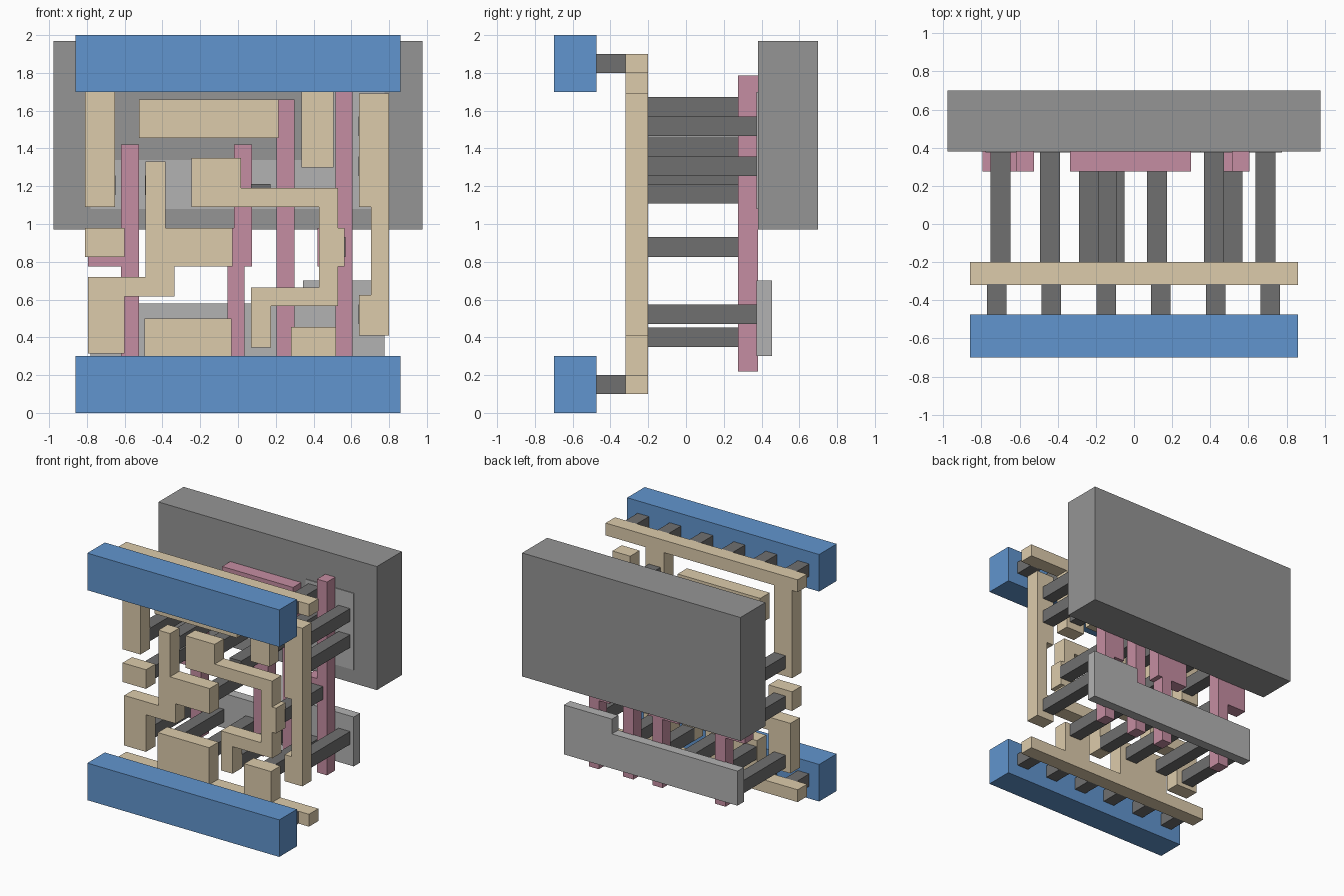
import bpy, bmesh


def material(name, rgb):
    m = bpy.data.materials.new(name)
    m.diffuse_color = (*rgb, 1)
    return m


BLUE = material("blue", (0.12, 0.30, 0.62))
TAN = material("tan", (0.72, 0.60, 0.41))
PINK = material("pink", (0.56, 0.27, 0.36))
DARK = material("dark_grey", (0.16, 0.16, 0.16))
MID = material("mid_grey", (0.30, 0.30, 0.30))
LIGHT = material("light_grey", (0.45, 0.45, 0.45))


def plate(name, points, y0, y1, mat):
    """Extrude an (x, z) outline from y0 to y1."""
    bm = bmesh.new()
    face = bm.faces.new([bm.verts.new((x, y0, z)) for x, z in points])
    ext = bmesh.ops.extrude_face_region(bm, geom=[face])
    moved = [v for v in ext["geom"] if isinstance(v, bmesh.types.BMVert)]
    bmesh.ops.translate(bm, verts=moved, vec=(0, y1 - y0, 0))
    bmesh.ops.recalc_face_normals(bm, faces=bm.faces)
    mesh = bpy.data.meshes.new(name)
    bm.to_mesh(mesh)
    bm.free()
    mesh.materials.append(mat)
    ob = bpy.data.objects.new(name, mesh)
    bpy.context.collection.objects.link(ob)
    return ob


def box(name, x0, x1, z0, z1, y0, y1, mat):
    return plate(name, [(x0, z0), (x1, z0), (x1, z1), (x0, z1)], y0, y1, mat)


# Power rails with their inner strips and short posts
for side, z in (("bottom", 0.0), ("top", 1.7)):
    box(side + "_rail", -0.86, 0.86, z, z + 0.3, -0.70, -0.475, BLUE)
    for i in range(6):
        x = -0.72 + i * 0.287
        box(side + "_rail_post", x - 0.051, x + 0.051, z + 0.1, z + 0.2, -0.475, -0.315, DARK)

# Tan wiring layer; tabs are part of the strip outlines
M = (-0.32, -0.20, TAN)
plate("top_strip", [(-0.86, 1.9), (-0.86, 1.8), (-0.81, 1.8), (-0.81, 1.09), (-0.65, 1.09),
                    (-0.65, 1.8), (0.335, 1.8), (0.335, 1.30), (0.505, 1.30), (0.505, 1.8),
                    (0.86, 1.8), (0.86, 1.9)], *M)
plate("bottom_strip", [(-0.86, 0.1), (0.86, 0.1), (0.86, 0.2), (0.52, 0.2), (0.52, 0.455),
                       (0.28, 0.455), (0.28, 0.2), (-0.035, 0.2), (-0.035, 0.5),
                       (-0.495, 0.5), (-0.495, 0.2), (-0.86, 0.2)], *M)
box("upper_wire", -0.525, 0.215, 1.455, 1.66, *M)
box("left_pad_wire", -0.81, -0.60, 0.825, 0.98, *M)
plate("left_wire", [(-0.795, 0.315), (-0.60, 0.315), (-0.60, 0.615), (-0.335, 0.615),
                    (-0.335, 0.775), (-0.03, 0.775), (-0.03, 0.98), (-0.385, 0.98),
                    (-0.385, 1.33), (-0.49, 1.33), (-0.49, 0.72), (-0.795, 0.72)], *M)
plate("middle_wire", [(-0.245, 1.35), (0.015, 1.35), (0.015, 1.19), (0.53, 1.19),
                      (0.53, 0.98), (0.565, 0.98), (0.565, 0.775), (0.53, 0.775),
                      (0.53, 0.565), (0.175, 0.565), (0.175, 0.345), (0.07, 0.345),
                      (0.07, 0.665), (0.43, 0.665), (0.43, 1.09), (-0.245, 1.09)], *M)
plate("right_wire", [(0.64, 1.69), (0.80, 1.69), (0.80, 0.41), (0.64, 0.41),
                     (0.64, 0.625), (0.705, 0.625), (0.705, 1.09), (0.64, 1.09)], *M)

# Pink gate bars
G = (0.275, 0.38, PINK)
plate("gate_1", [(-0.62, 0.22), (-0.525, 0.22), (-0.525, 1.42), (-0.62, 1.42),
                 (-0.62, 0.98), (-0.795, 0.98), (-0.795, 0.775), (-0.62, 0.775)], *G)
plate("gate_2", [(-0.055, 0.22), (0.035, 0.22), (0.035, 0.775), (0.075, 0.775), (0.075, 1.42),
                 (-0.02, 1.42), (-0.02, 0.98), (-0.205, 0.98), (-0.205, 0.775),
                 (-0.055, 0.775)], *G)
plate("gate_3", [(0.205, 0.22), (0.30, 0.22), (0.30, 1.66), (-0.335, 1.66),
                 (-0.335, 1.46), (0.205, 1.46)], *G)
plate("gate_4", [(0.515, 0.22), (0.605, 0.22), (0.605, 1.785), (0.515, 1.785),
                 (0.515, 0.98), (0.42, 0.98), (0.42, 0.775), (0.515, 0.775)], *G)

# Grey backing block and the two stepped slabs
box("backing_block", -0.978, 0.978, 0.97, 1.97, 0.38, 0.70, MID)
for name, z0, z1, z2 in (("lower_slab", 0.30, 0.58, 0.70), ("upper_slab", 1.08, 1.34, 1.70)):
    plate(name, [(-0.78, z0), (0.775, z0), (0.775, z2), (0.345, z2), (0.345, z1),
                 (-0.78, z1)], 0.374, 0.455, LIGHT)

# Long posts from the wiring back to the slabs and to the gates
to_slab = [(-0.70, 0.40), (-0.44, 0.40), (-0.14, 0.40), (0.12, 0.40), (0.42, 0.40),
           (0.69, 0.522), (-0.70, 1.205), (-0.44, 1.205), (-0.14, 1.205), (0.12, 1.16),
           (0.42, 1.41), (0.42, 1.62), (0.69, 1.305), (0.69, 1.517)]
to_gate = [(-0.70, 0.878), (-0.103, 0.878), (0.517, 0.878), (-0.237, 1.56)]
for name, spots, y1 in (("slab_post", to_slab, 0.376), ("gate_post", to_gate, 0.278)):
    for x, z in spots:
        box(name, x - 0.052, x + 0.052, z - 0.052, z + 0.052, -0.205, y1, DARK)
